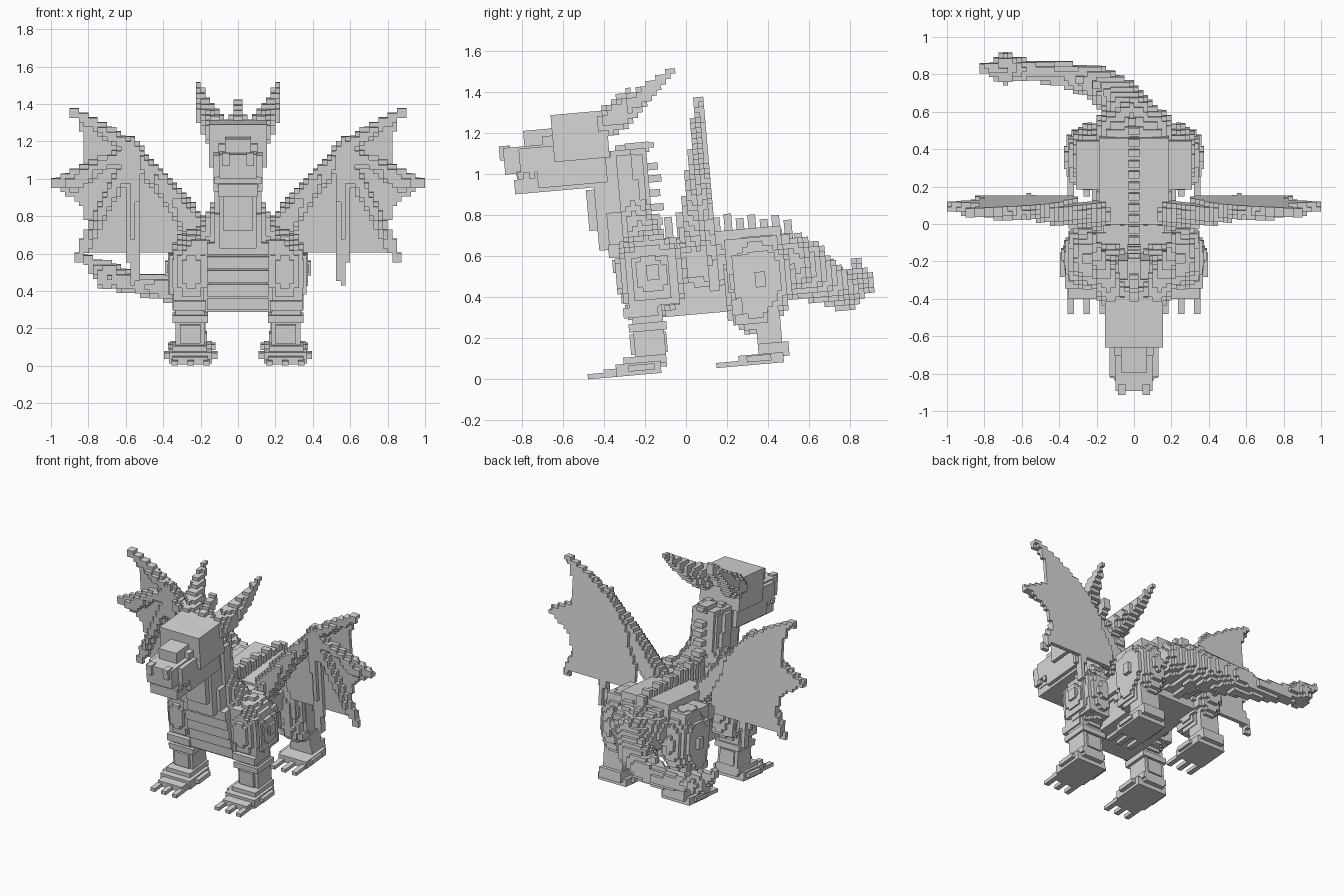
import bpy, bmesh, math
from mathutils import Matrix, Vector

if "Cube" in bpy.data.objects:
    bpy.data.objects.remove(bpy.data.objects["Cube"])

S = 0.025                                   # block size
TILT = Matrix.Translation((0, 0, 0.042)) @ Matrix.Rotation(math.radians(5), 4, 'X')
UNTILT = TILT.inverted()

grey = bpy.data.materials.new("stone_grey")
grey.use_nodes = True
grey.diffuse_color = (0.68, 0.68, 0.68, 1)
grey.node_tree.nodes["Principled BSDF"].inputs["Base Color"].default_value = grey.diffuse_color


def finish(name, bm):
    mesh = bpy.data.meshes.new(name)
    bm.to_mesh(mesh)
    bm.free()
    mesh.materials.append(grey)
    ob = bpy.data.objects.new(name, mesh)
    ob.matrix_world = TILT
    bpy.context.collection.objects.link(ob)


def boxes(name, *specs, mirror=False):
    """Boxes given as x0, x1, y0, y1, z0, z1 in the untilted frame."""
    bm = bmesh.new()
    for x0, x1, y0, y1, z0, z1 in specs:
        for side in ((1, -1) if mirror else (1,)):
            m = Matrix.Translation((side * (x0 + x1) / 2, (y0 + y1) / 2, (z0 + z1) / 2))
            m = m @ Matrix.Diagonal((x1 - x0, y1 - y0, z1 - z0, 1))
            bmesh.ops.create_cube(bm, size=1, matrix=m)
    finish(name, bm)


def cells(lo, hi, inside):
    r = [range(math.floor(a / S), math.ceil(b / S) + 1) for a, b in zip(lo, hi)]
    return {(i, j, k) for i in r[0] for j in r[1] for k in r[2]
            if inside(Vector((i + .5, j + .5, k + .5)) * S)}


def blob(centre, radii):
    c, r = UNTILT @ Vector(centre), Vector(radii)
    return cells(c - r, c + r, lambda p: sum(((p[n] - c[n]) / r[n]) ** 2 for n in range(3)) < 1)


def limb(*pts):
    """Tapered path of blocks; each point is x, y, z, radius."""
    out = set()
    for p, q in zip(pts, pts[1:]):
        a, b = UNTILT @ Vector(p[:3]), UNTILT @ Vector(q[:3])
        d = b - a
        m = max(p[3], q[3])

        def inside(v):
            t = min(1, max(0, (v - a).dot(d) / d.length_squared))
            return (v - a - d * t).length < p[3] + (q[3] - p[3]) * t
        lo = [min(u, w) - m for u, w in zip(a, b)]
        hi = [max(u, w) + m for u, w in zip(a, b)]
        out |= cells(lo, hi, inside)
    return out


def blocks(name, filled, mirror=False):
    """Skin a set of cells with its exposed faces."""
    if mirror:
        filled = filled | {(-1 - i, j, k) for i, j, k in filled}
    bm, verts = bmesh.new(), {}
    for c in filled:
        for ax in range(3):
            for s in (0, 1):
                n = list(c)
                n[ax] += 2 * s - 1
                if tuple(n) in filled:
                    continue
                ring = []
                for u, v in ((0, 0), (1, 0), (1, 1), (0, 1)):
                    p = list(c)
                    p[ax] += s
                    p[(ax + 1) % 3] += u
                    p[(ax + 2) % 3] += v
                    p = tuple(p)
                    if p not in verts:
                        verts[p] = bm.verts.new(Vector(p) * S)
                    ring.append(verts[p])
                bm.faces.new(ring if s else ring[::-1])
    finish(name, bm)


# Head and jaws
boxes("head", (-.155, .155, -.55, -.28, 1.07, 1.3), (-.13, .13, -.54, -.3, 1.0, 1.08))
boxes("snout", (-.13, .13, -.72, -.5, 1.03, 1.15), (-.1, .1, -.795, -.6, 1.03, 1.16),
      (-.07, .07, -.69, -.5, 1.14, 1.235), (-.105, .105, -.6, -.5, 1.14, 1.2))
boxes("lower_jaw", (-.105, .105, -.755, -.34, .93, 1.0), (-.13, .13, -.64, -.3, .95, 1.04),
      (-.11, .11, -.74, -.4, .98, 1.04))
boxes("nostrils", (.045, .085, -.815, -.76, 1.1, 1.17), mirror=True)
boxes("teeth", *[(.1, .128, y, y + .03, 1.0, 1.035) for y in (-.735, -.68)], mirror=True)
blocks("horns", limb((.12, -.37, 1.26, .075), (.16, -.26, 1.34, .06),
                     (.2, -.15, 1.43, .035), (.22, -.075, 1.5, .018)), True)
blocks("head_crest", limb((0, -.38, 1.28, .05), (0, -.28, 1.4, .025)))

# Neck
boxes("neck", (-.1, .1, -.37, -.12, .62, 1.07), (-.125, .125, -.32, -.13, .58, .8),
      (-.08, .08, -.41, -.3, .72, .92), (-.085, .085, -.35, -.1, .8, 1.1))
blocks("neck_scales", limb((.05, -.31, 1.06, .075), (.06, -.27, .85, .075), (.13, -.2, .66, .1)), True)

# Torso with stepped chest plates and a flat back deck
boxes("torso", (-.185, .185, -.26, .45, .27, .62), (-.165, .165, -.22, .1, .6, .645),
      (-.188, .188, .055, .52, .4, .665), (-.15, .15, .4, .56, .36, .62))
boxes("chest_plates", *[(-.165, .165, -.27 - .014 * n, -.2, .28 + .075 * n, .345 + .075 * n)
                        for n in range(5)])
blocks("flank_scales", limb((.1, -.05, .56, .13), (.1, .2, .55, .13), (.08, .5, .56, .13)), True)

# Front legs
blocks("shoulders", blob((.25, -.17, .51), (.125, .175, .21)), True)
boxes("shoulder_plates", (.16, .345, -.25, .0, .33, .6), (.15, .25, -.27, .01, .4, .655),
      (.3, .365, -.22, -.04, .36, .57), mirror=True)
boxes("shoulder_studs", (.36, .39, -.15, -.09, .455, .53), (.36, .38, -.165, -.075, .47, .515), mirror=True)
boxes("front_legs", (.18, .335, -.24, -.09, .03, .4), (.16, .35, -.26, -.075, .21, .25),
      (.17, .345, -.28, -.11, .28, .33), (.2, .31, -.26, -.08, .1, .2), mirror=True)
boxes("front_feet", (.14, .37, -.34, -.12, 0, .06), (.11, .395, -.28, -.15, .02, .05),
      (.165, .35, -.3, -.09, .05, .09), (.16, .35, -.4, -.3, 0, .04), mirror=True)
boxes("front_claws", *[(x, x + .035, -.48, -.33, 0, .025) for x in (.15, .235, .32)], mirror=True)

# Hind legs
blocks("thighs", blob((.24, .36, .49), (.125, .17, .22)) | blob((.25, .33, .36), (.1, .13, .14)), True)
boxes("hips", (.16, .31, .24, .5, .36, .62), (.2, .345, .27, .48, .33, .54), mirror=True)
boxes("hind_legs", (.17, .33, .3, .44, .17, .34), (.175, .325, .36, .48, .04, .25),
      (.16, .34, .26, .42, .2, .25), mirror=True)
boxes("hind_feet", (.14, .36, .26, .48, 0, .05), (.165, .335, .36, .51, .03, .1),
      (.12, .375, .3, .42, .015, .045), mirror=True)
boxes("hind_claws", *[(x, x + .035, .15, .28, 0, .025) for x in (.15, .235, .32)], mirror=True)

# Tail curling to the right, with a spade tip
tail = [(0, .42, .56, .17), (-.01, .56, .54, .145), (-.08, .67, .48, .115), (-.2, .755, .43, .09),
        (-.38, .8, .412, .065), (-.56, .825, .44, .052), (-.68, .83, .475, .065), (-.81, .83, .565, .025)]
blocks("tail", limb(*tail))
blocks("tail_tip", blob((-.69, .83, .48), (.075, .08, .075)) | limb((-.67, .83, .47, .03), (-.68, .895, .45, .025)))

# Row of spines down the neck, back and tail
boxes("neck_spines", *[(-.035, .035, -.13, -.05 + .012 * (n % 2), z, z + .035)
                       for n, z in enumerate((.72, .79, .86, .93, .99))],
      (-.035, .035, -.2, -.085, 1.08, 1.13), (-.03, .03, -.14, -.06, 1.1, 1.125))
boxes("back_spines", *[(-.03, .03, y, y + .038, .6, .775 - .12 * max(0, y) - .02 * (n % 2))
                       for n, y in enumerate([-.1 + .058 * k for k in range(12)])])
tail_spines = []
for p, q in zip(tail[1:4], tail[2:5]):
    for t in (0, .5):
        v = Vector(p).lerp(Vector(q), t)
        c = UNTILT @ v.xyz
        tail_spines.append((c.x - .022, c.x + .022, c.y - .02, c.y + .02, c.z, c.z + v.w + .03))
boxes("tail_spines", *tail_spines)

# Wings: flat membrane behind an arm and four fingers
outline = [(.3, .76), (.4, .96), (.55, 1.17), (.67, 1.2), (.87, 1.36), (.82, 1.2), (.83, 1.06),
           (.98, .97), (.84, .86), (.8, .74), (.84, .6), (.32, .6)]


def on_membrane(p):
    x, z, hit = p.x, p.z + .058, False
    for (x0, z0), (x1, z1) in zip(outline, outline[1:] + outline[:1]):
        if (z0 > z) != (z1 > z) and x < x0 + (z - z0) * (x1 - x0) / (z1 - z0):
            hit = not hit
    return hit


blocks("wing_membranes", cells((.2, .18, .5), (1, .18, 1.35),
                               lambda p: .175 < p.y < .2 and on_membrane(p)), True)
elbow = (.56, .07, 1.15, .045)
blocks("wing_arms", limb((.2, .05, .7, .075), (.36, .05, .92, .06), elbow)
       | limb((.56, .07, 1.13, .05), (.56, .055, 1.2, .025)), True)
fingers = limb(elbow, (.72, .065, 1.26, .035), (.875, .055, 1.355, .025))
for x, z, y in ((.985, .97, .09), (.85, .58, .12), (.56, .455, .135)):
    fingers |= limb(elbow, (x, y, z, .026))
fingers |= limb((.76, .085, 1.04, .03), (.87, .085, .98, .045), (.985, .09, .97, .02))
blocks("wing_fingers", fingers, True)
